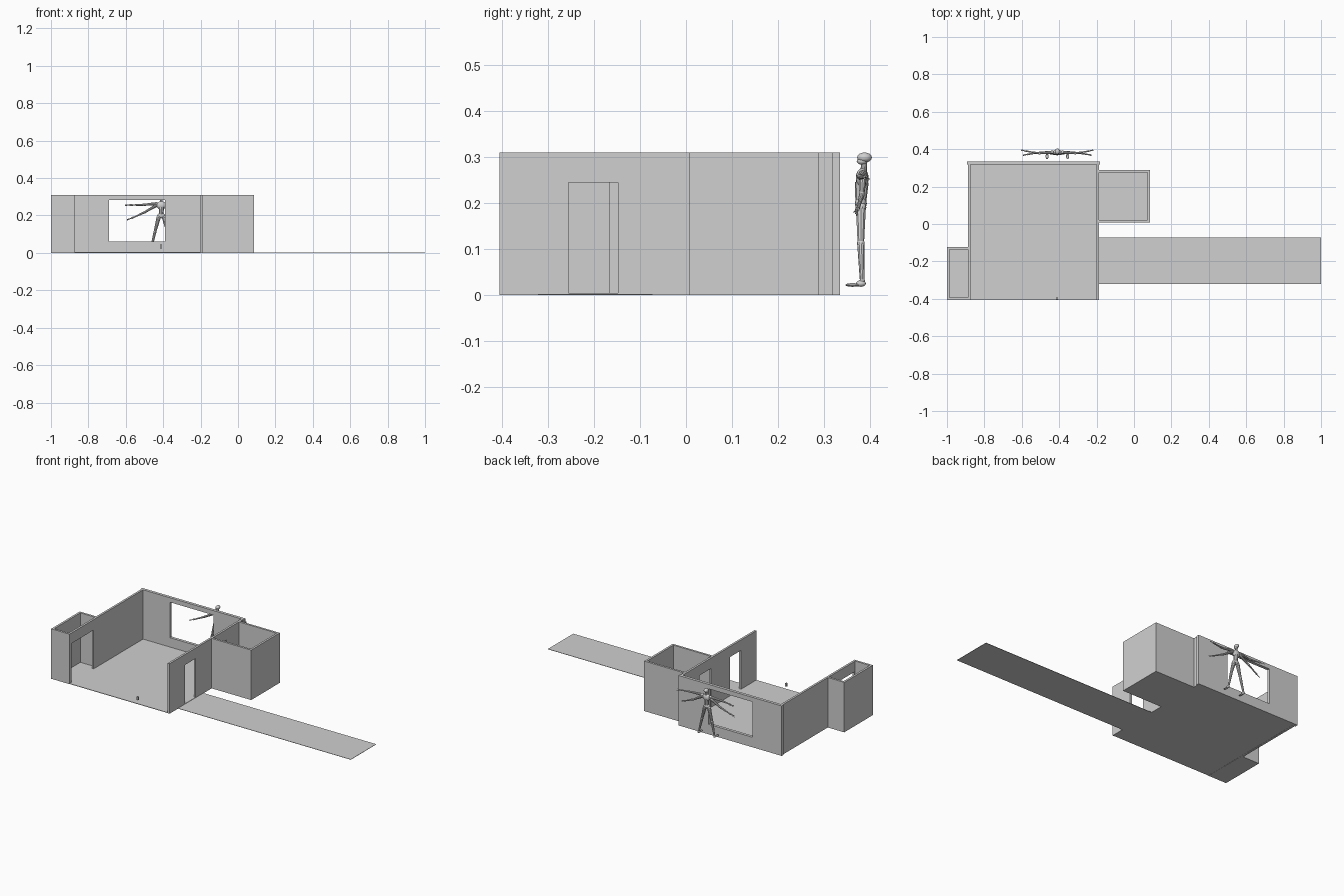
import bpy
import bmesh
from mathutils import Vector, Matrix

cube = bpy.data.objects.get("Cube")
if cube:
    bpy.data.objects.remove(cube, do_unlink=True)

grey = bpy.data.materials.new("plain_grey")
grey.use_nodes = True
colour = (0.63, 0.63, 0.63, 1)
grey.diffuse_color = colour
grey.node_tree.nodes["Principled BSDF"].inputs["Base Color"].default_value = colour


def finish(name, bm, smooth=False):
    """Turn a bmesh into a named grey object."""
    mesh = bpy.data.meshes.new(name)
    bm.to_mesh(mesh)
    bm.free()
    mesh.materials.append(grey)
    obj = bpy.data.objects.new(name, mesh)
    bpy.context.collection.objects.link(obj)
    if smooth:
        bpy.ops.object.select_all(action='DESELECT')
        bpy.context.view_layer.objects.active = obj
        obj.select_set(True)
        bpy.ops.object.shade_smooth_by_angle()
    return obj


def box(name, x, y, z):
    """Box spanning the (low, high) pairs x, y and z."""
    bm = bmesh.new()
    bmesh.ops.create_cube(bm, size=1)
    for v in bm.verts:
        v.co = [(a + b) / 2 + c * (b - a) for (a, b), c in zip((x, y, z), v.co)]
    return finish(name, bm)


def cut(obj, x, y, z):
    """Cut a box-shaped opening through a wall."""
    cutter = box("opening_cutter", x, y, z)
    cutter.hide_render = True
    mod = obj.modifiers.new("opening", 'BOOLEAN')
    mod.object = cutter
    mod.operation = 'DIFFERENCE'
    mod.solver = 'EXACT'
    bpy.context.view_layer.objects.active = obj
    bpy.ops.object.modifier_apply(modifier=mod.name)
    bpy.data.objects.remove(cutter, do_unlink=True)


HEIGHT = (0, 0.31)
DOOR = (0.004, 0.245)
T = 0.013                       # thin wall
RIGHT, LEFT = -0.887, -0.187    # outer faces of the main room
FRONT, BACK = -0.405, 0.335

# Floors and the long path
box("main_floor", (RIGHT, LEFT), (FRONT, BACK), (0.001, 0.004))
box("path", (LEFT, 1.0), (-0.322, -0.073), (0, 0.002))
box("closet_floor", (-1 + T, RIGHT), (FRONT + T, -0.137), (0, 0.003))
box("side_room_floor", (LEFT, 0.085), (0.008, 0.289), (0, 0.003))

# Main room walls, open at the front
back_wall = box("back_wall", (-0.892, -0.182), (0.317, BACK), HEIGHT)
cut(back_wall, (-0.69, -0.39), (0.2, 0.4), (0.062, 0.282))

left_wall = box("left_wall", (LEFT - T, LEFT), (FRONT, 0.317), HEIGHT)
for span in ((-0.255, -0.148), (0.04, 0.155)):
    cut(left_wall, (-0.3, -0.1), span, DOOR)

right_wall = box("right_wall", (RIGHT, RIGHT + T), (FRONT, 0.317), HEIGHT)
cut(right_wall, (-0.95, -0.8), (-0.385, -0.167), DOOR)


def annex(name, inner, outer, front, back):
    """Three walls of a small room built against the main room."""
    step = T if outer > inner else -T
    side = sorted((outer - step, outer))
    box(name + "_outer_wall", side, (front, back), HEIGHT)
    across = sorted((inner, outer - step))
    box(name + "_front_wall", across, (front, front + T), HEIGHT)
    box(name + "_back_wall", across, (back - T, back), HEIGHT)


annex("closet", RIGHT, -1.0, FRONT, -0.124)
annex("side_room", LEFT, 0.085, 0.008, 0.289)

# Small block by the front edge
box("front_block", (-0.416, -0.406), (-0.403, -0.393), (0.024, 0.044))

# Jointed figure behind the back wall
CX = -0.41


def ball(bm, centre, radii, segments=16):
    matrix = Matrix.Translation(Vector(centre)) @ Matrix.Diagonal((*radii, 1))
    bmesh.ops.create_uvsphere(bm, u_segments=segments, v_segments=8, radius=1, matrix=matrix)


def rod(bm, a, b, r1, r2):
    a, b = Vector(a), Vector(b)
    turn = (b - a).to_track_quat('Z', 'Y').to_matrix().to_4x4()
    bmesh.ops.create_cone(bm, cap_ends=True, segments=10, radius1=r1, radius2=r2,
                          depth=(b - a).length,
                          matrix=Matrix.Translation((a + b) / 2) @ turn)


def limb(bm, points, radii):
    """Tapered rods with round joints."""
    for a, b, r1, r2 in zip(points, points[1:], radii, radii[1:]):
        ball(bm, a, (r1, r1, r1), 10)
        rod(bm, a, b, r1 * 0.95, r2 * 0.85)
    r = radii[-1]
    ball(bm, points[-1], (r, r, r), 10)


bm = bmesh.new()
ball(bm, (CX, 0.388, 0.299), (0.013, 0.016, 0.011))
ball(bm, (CX, 0.383, 0.291), (0.01, 0.012, 0.008))
rod(bm, (CX, 0.386, 0.268), (CX, 0.387, 0.292), 0.007, 0.006)
finish("figure_head", bm, True)

bm = bmesh.new()
ball(bm, (CX, 0.383, 0.254), (0.026, 0.014, 0.022))
rod(bm, (CX, 0.38, 0.205), (CX, 0.382, 0.245), 0.012, 0.015)
ball(bm, (CX, 0.38, 0.199), (0.021, 0.013, 0.014))
finish("figure_torso", bm, True)

for side, label in ((1, "left"), (-1, "right")):
    def at(x, y, z):
        return Vector((CX + side * x, y, z))

    # Two pairs of outstretched arms
    arms = {
        "upper": (at(0.028, 0.384, 0.263), at(0.095, 0.378, 0.257),
                  at(0.152, 0.387, 0.256), at(0.194, 0.395, 0.255)),
        "lower": (at(0.026, 0.384, 0.254), at(0.088, 0.382, 0.218),
                  at(0.144, 0.375, 0.192), at(0.182, 0.368, 0.177)),
    }
    for pair, (shoulder, elbow, wrist, tip) in arms.items():
        bm = bmesh.new()
        limb(bm, (shoulder, elbow, wrist), (0.009, 0.0065, 0.004))
        palm = wrist.lerp(tip, 0.4)
        rod(bm, wrist, palm, 0.004, 0.005)
        for i in (-1, 0, 1):
            rod(bm, palm, tip + Vector((0, i * 0.004, -i * 0.003)), 0.002, 0.001)
        finish(f"figure_{label}_{pair}_arm", bm, True)

    # Spread legs with feet pointing forward
    bm = bmesh.new()
    limb(bm, (at(0.014, 0.38, 0.19), at(0.034, 0.38, 0.112), at(0.053, 0.383, 0.03)),
         (0.012, 0.0085, 0.006))
    ball(bm, at(0.054, 0.38, 0.025), (0.008, 0.011, 0.007), 10)
    ball(bm, at(0.055, 0.362, 0.022), (0.008, 0.016, 0.004), 10)
    finish(f"figure_{label}_leg", bm, True)
